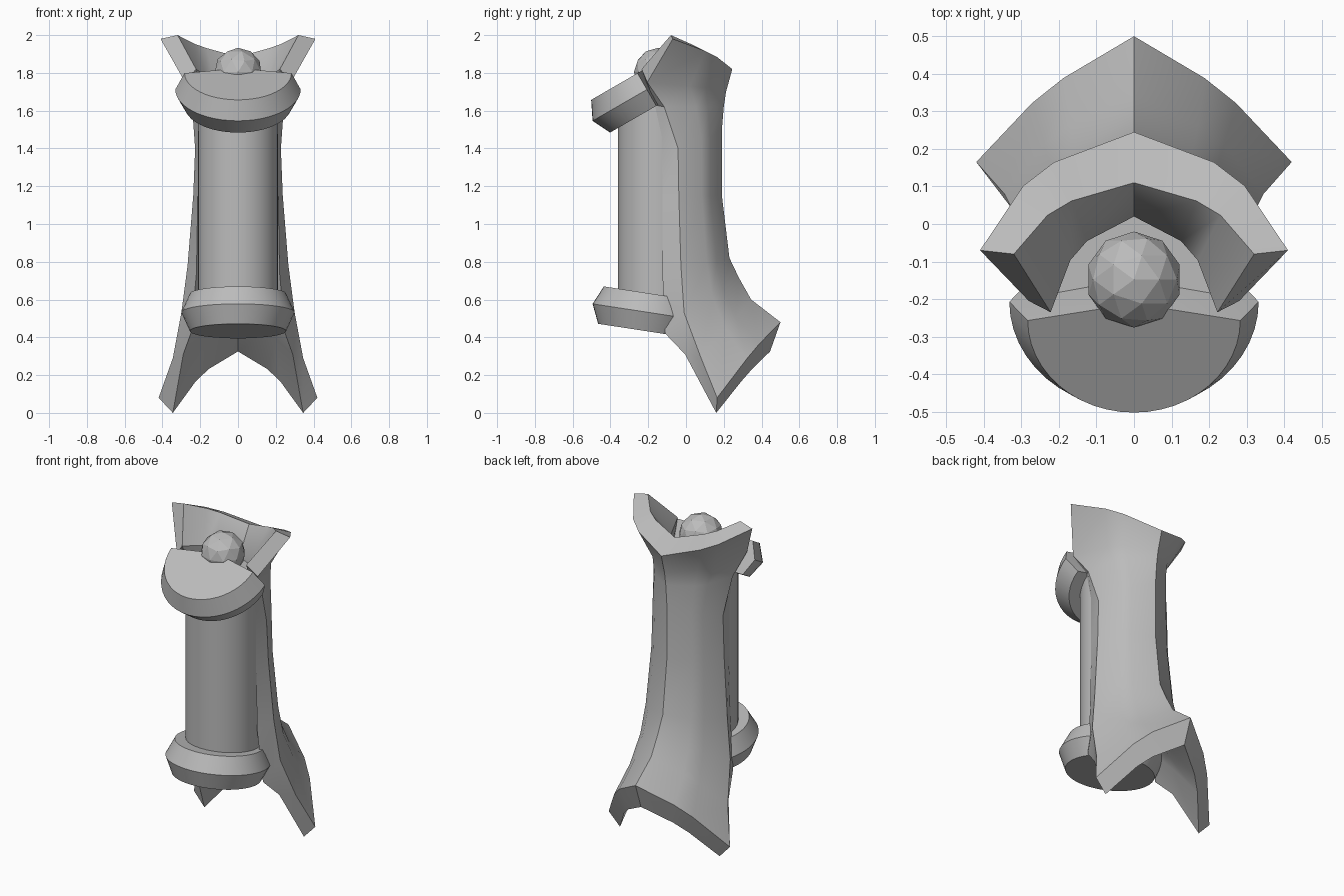
import bpy, bmesh, math
from mathutils import Vector, Matrix

cube = bpy.data.objects.get("Cube")
if cube:
    bpy.data.objects.remove(cube, do_unlink=True)

grey = bpy.data.materials.new("plain_grey")
grey.use_nodes = True
colour = (0.5, 0.5, 0.5, 1)
grey.diffuse_color = colour
grey.node_tree.nodes["Principled BSDF"].inputs["Base Color"].default_value = colour


def finish(name, bm, angle=0):
    """Make the object; smooth it below the given angle, if any."""
    bmesh.ops.recalc_face_normals(bm, faces=bm.faces)
    mesh = bpy.data.meshes.new(name)
    bm.to_mesh(mesh)
    bm.free()
    mesh.materials.append(grey)
    obj = bpy.data.objects.new(name, mesh)
    bpy.context.collection.objects.link(obj)
    if angle:
        bpy.ops.object.select_all(action='DESELECT')
        obj.select_set(True)
        bpy.context.view_layer.objects.active = obj
        bpy.ops.object.shade_smooth_by_angle(angle=math.radians(angle))


def loft(bm, rings):
    """Join closed rings of equal length."""
    rows = [[bm.verts.new(p) for p in ring] for ring in rings]
    n = len(rows[0])
    for a, b in zip(rows, rows[1:]):
        for i in range(n):
            j = (i + 1) % n
            bm.faces.new((a[i], a[j], b[j], b[i]))
    return rows


def half_curve(edge, ridge, kx, ky, kz):
    """Three-sided arc from the side edge to the central ridge, mirrored."""
    c = Vector((edge.x * kx, edge.y + ky * (ridge.y - edge.y),
                edge.z + kz * (ridge.z - edge.z)))
    side = [edge * (1 - t) ** 2 + c * 2 * t * (1 - t) + ridge * t * t
            for t in (0, .4, .6, 1)]
    return side + [Vector((-p.x, p.y, p.z)) for p in reversed(side[:-1])]


# Back shell: ridge, inner ridge, outer edge, inner edge, curve shape
levels = [
    ((.50, .48), (.445, .325), (.42, .165, .08), (.345, .16, 0), (.6, .64, .74)),
    ((.345, .60), (.21, .48), (.345, .08, .29), (.29, -.005, .31), (.7, .7, .7)),
    ((.28, .715), (.11, .60), (.3, -.01, .53), (.25, -.11, .42), (.76, .75, .6)),
    ((.23, .82), (.06, .76), (.267, -.027, .78), (.22, -.125, .74), (.82, .78, .5)),
    ((.19, 1.15), (.03, 1.15), (.237, -.038, 1.15), (.213, -.125, 1.15), (.84, .78, .5)),
    ((.19, 1.50), (.03, 1.50), (.227, -.042, 1.40), (.212, -.127, 1.46), (.84, .78, .5)),
    ((.20, 1.62), (.03, 1.62), (.243, -.115, 1.62), (.212, -.165, 1.63), (.85, .78, .5)),
    ((.212, 1.70), (.02, 1.73), (.28, -.205, 1.75), (.222, -.235, 1.82), (.84, .8, .5)),
    ((.245, 1.82), (.11, 1.885), (.41, -.07, 1.98), (.32, -.08, 2.0), (.75, .8, .5)),
]
rings = []
for ridge, inner, outer_edge, inner_edge, shape in levels:
    out = half_curve(Vector(outer_edge), Vector((0, *ridge)), *shape)
    inn = half_curve(Vector(inner_edge), Vector((0, *inner)), *shape)
    rings.append(out + inn[::-1])
bm = bmesh.new()
rows = loft(bm, rings)
half = len(rows[0]) // 2
for row in (rows[0], rows[-1]):
    for i in range(half - 1):
        bm.faces.new((row[i], row[i + 1], row[-2 - i], row[-1 - i]))
# Keep the central ridge and the long side rims crisp
for k, (a, b) in enumerate(zip(rows, rows[1:])):
    rims = (0, half - 1, half, 2 * half - 1) if k < 5 else ()
    for i in (half // 2, *rims):
        bm.edges.get((a[i], b[i])).smooth = False
finish("back_shell", bm, 38)


def collar(name, centre, tilt, r_mid, r_end, depth, apex=None):
    """Round collar with a bulging rim; an apex makes it half round."""
    count = 48 if apex is None else 25
    rings = []
    for z, r in ((-depth, r_end), (0, r_mid), (depth, r_end)):
        ring = [Vector((r * math.cos(a), r * math.sin(a), z))
                for a in (math.pi * (1 + i / 24) for i in range(count))]
        if apex is not None:
            ring.append(Vector((0, apex, z)))
        rings.append(ring)
    bm = bmesh.new()
    rows = loft(bm, rings)
    bm.faces.new(rows[0])
    bm.faces.new(rows[-1])
    turn = Matrix.Translation(centre) @ Matrix.Rotation(math.radians(tilt), 4, 'X')
    bmesh.ops.transform(bm, matrix=turn, verts=bm.verts)
    finish(name, bm, 28)


collar("top_collar", (0, -.207, 1.712), 30, .332, .283, .1, apex=.052)
collar("bottom_collar", (0, -.198, .532), -8.7, .3, .255, .1)

# Central column
bm = bmesh.new()
bmesh.ops.create_cone(bm, cap_ends=True, segments=32, radius1=.212, radius2=.212,
                      depth=1.2, matrix=Matrix.Translation((0, -.148, 1.11)))
finish("column", bm, 28)

# Faceted ball on top
bm = bmesh.new()
bmesh.ops.create_icosphere(bm, subdivisions=2, radius=.128,
                           matrix=Matrix.Translation((0, -.148, 1.805)))
finish("ball", bm)
